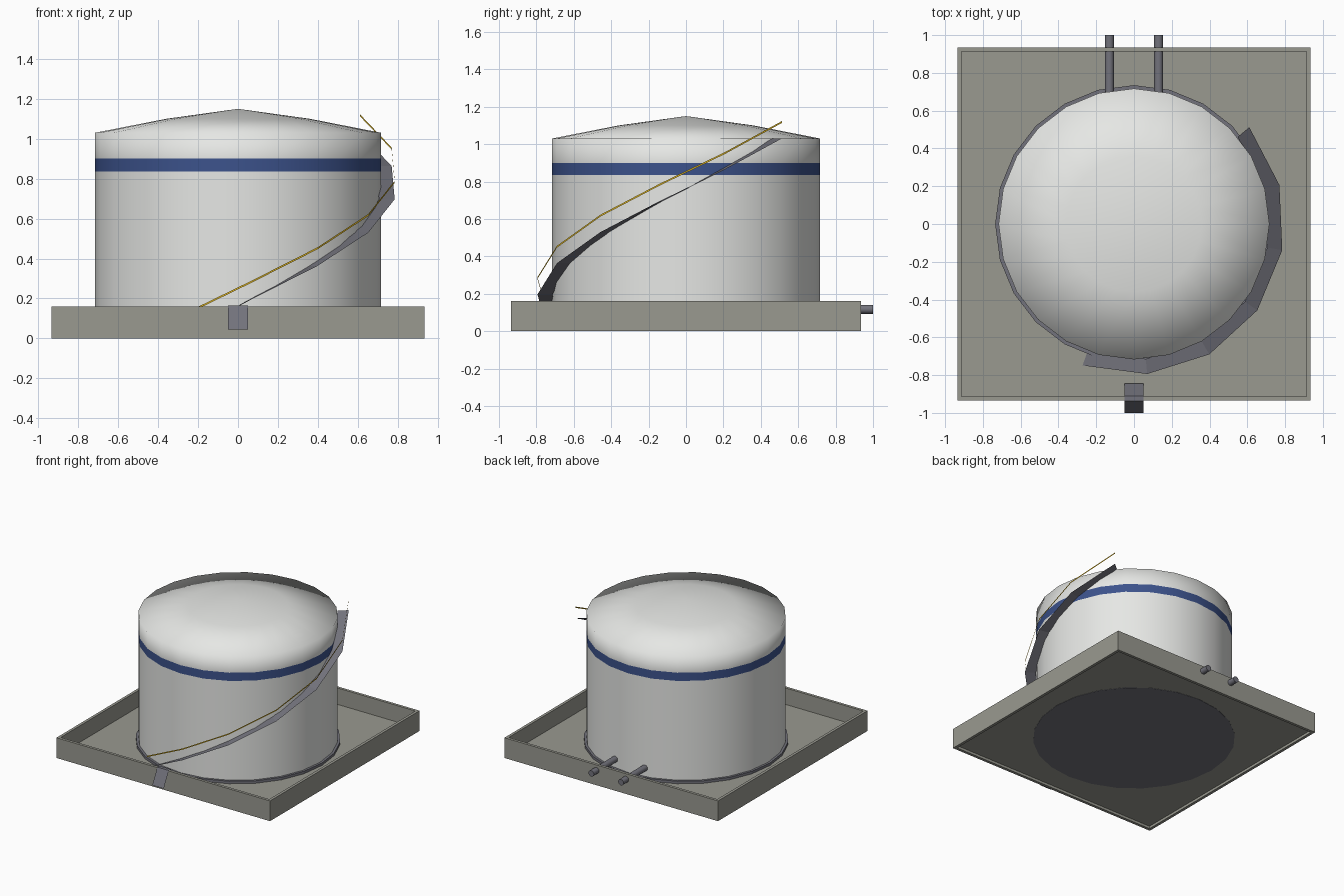
import bpy, bmesh
from math import sin, cos, radians, pi
from mathutils import Matrix

cube = bpy.data.objects.get("Cube")
if cube:
    bpy.data.objects.remove(cube, do_unlink=True)


def material(name, rgb):
    m = bpy.data.materials.new(name)
    m.use_nodes = True
    m.diffuse_color = (*rgb, 1)
    m.node_tree.nodes["Principled BSDF"].inputs["Base Color"].default_value = (*rgb, 1)
    return m


white = material("white_paint", (0.80, 0.81, 0.79))
blue = material("blue_paint", (0.045, 0.085, 0.26))
concrete = material("concrete", (0.32, 0.32, 0.28))
steel = material("grey_steel", (0.17, 0.17, 0.20))
yellow = material("yellow_paint", (0.70, 0.45, 0.02))


def add_object(name, bm, *mats):
    mesh = bpy.data.meshes.new(name)
    bm.to_mesh(mesh)
    bm.free()
    for m in mats:
        mesh.materials.append(m)
    ob = bpy.data.objects.new(name, mesh)
    bpy.context.collection.objects.link(ob)
    return ob


def box(bm, x, y, z):
    """Add a box from three (low, high) ranges."""
    size = [b - a for a, b in (x, y, z)]
    mid = [(a + b) / 2 for a, b in (x, y, z)]
    bmesh.ops.create_cube(bm, size=1, matrix=Matrix.Translation(mid) @ Matrix.Diagonal((*size, 1)))


def lathe(profile, sides=24):
    """Spin (radius, z) points around the z axis."""
    bm = bmesh.new()
    verts = [bm.verts.new((r, 0, z)) for r, z in profile]
    edges = [bm.edges.new(pair) for pair in zip(verts, verts[1:])]
    bmesh.ops.spin(bm, geom=verts + edges, axis=(0, 0, 1), cent=(0, 0, 0),
                   steps=sides, angle=2 * pi)
    bmesh.ops.remove_doubles(bm, verts=bm.verts, dist=1e-4)
    bmesh.ops.recalc_face_normals(bm, faces=bm.faces)
    return bm


def ribbon(pairs):
    """Sheet through a row of point pairs."""
    bm = bmesh.new()
    rows = [[bm.verts.new(p) for p in pair] for pair in pairs]
    for (a, b), (c, d) in zip(rows, rows[1:]):
        bm.faces.new((a, b, d, c))
    return bm


# Containment tray: floor slab and four walls
HALF, THICK, WALL = 0.935, 0.022, 0.16
INNER = HALF - THICK
bm = bmesh.new()
box(bm, (-INNER, INNER), (-INNER, INNER), (0.02, 0.03))
add_object("tray_floor", bm, concrete)

bm = bmesh.new()
rings = []
for h, z in ((HALF, 0), (HALF, WALL), (INNER, WALL), (INNER, 0)):
    rings.append([bm.verts.new((sx * h, sy * h, z))
                  for sx, sy in ((-1, -1), (1, -1), (1, 1), (-1, 1))])
for k in range(4):
    low, high = rings[k], rings[(k + 1) % 4]
    for i in range(4):
        j = (i + 1) % 4
        bm.faces.new((low[i], low[j], high[j], high[i]))
add_object("tray_walls", bm, concrete)

# Tank shell with shallow roof and painted band
R = 0.717
bm = lathe([(R, 0.02), (R, 0.835), (R, 0.90), (R, 1.03), (0.36, 1.10), (0, 1.15)])
for f in bm.faces:
    f.smooth = True
    if 0.835 < f.calc_center_median().z < 0.90:
        f.material_index = 1
add_object("tank_shell", bm, white, blue)

# Base ring under the tank
bm = lathe([(0, 0.018), (0.735, 0.018), (0.735, 0.05), (R - 0.01, 0.05)])
add_object("base_ring", bm, steel)

# Spiral stair and handrail, rising around the tank
stair, rail = [], []
for i in range(7):
    a = radians(-110 + 25 * i)
    z = 0.03 + i / 6
    x, y = cos(a), sin(a)
    r = 0.797
    stair.append(((R * x, R * y, z), (r * x, r * y, z)))
    rail.append(((r * x, r * y, z + 0.083), (r * x, r * y, z + 0.093)))
bm = ribbon(stair)
bmesh.ops.reverse_faces(bm, faces=[f for f in bm.faces if f.normal.z < 0])
bm.normal_update()
for f in bm.faces:
    if f.normal.z < 0:
        f.normal_flip()
add_object("spiral_stair", bm, steel)
bm = ribbon(rail)
bm.normal_update()
for f in bm.faces:
    if f.normal.dot(f.calc_center_median()) < 0:
        f.normal_flip()
add_object("handrail", bm, yellow)

# Step-over plates across the front wall
bm = ribbon([[(s * 0.05, y, z) for s in (-1, 1)]
             for y, z in ((-1.0, 0.045), (-0.937, 0.165), (-0.91, 0.165), (-0.845, 0.045))])
bm.normal_update()
for f in bm.faces:
    if f.normal.z < 0:
        f.normal_flip()
add_object("step_over", bm, steel)

# Outlet pipes through the back wall
for side, x in (("left", 0.13), ("right", -0.13)):
    bm = bmesh.new()
    place = Matrix.Translation((x, 0.85, 0.117)) @ Matrix.Rotation(pi / 2, 4, "X")
    bmesh.ops.create_cone(bm, cap_ends=True, segments=12, radius1=0.024,
                          radius2=0.024, depth=0.30, matrix=place)
    ob = add_object(side + "_pipe", bm, steel)
    bpy.ops.object.select_all(action="DESELECT")
    ob.select_set(True)
    bpy.context.view_layer.objects.active = ob
    bpy.ops.object.shade_smooth_by_angle(angle=radians(40))
